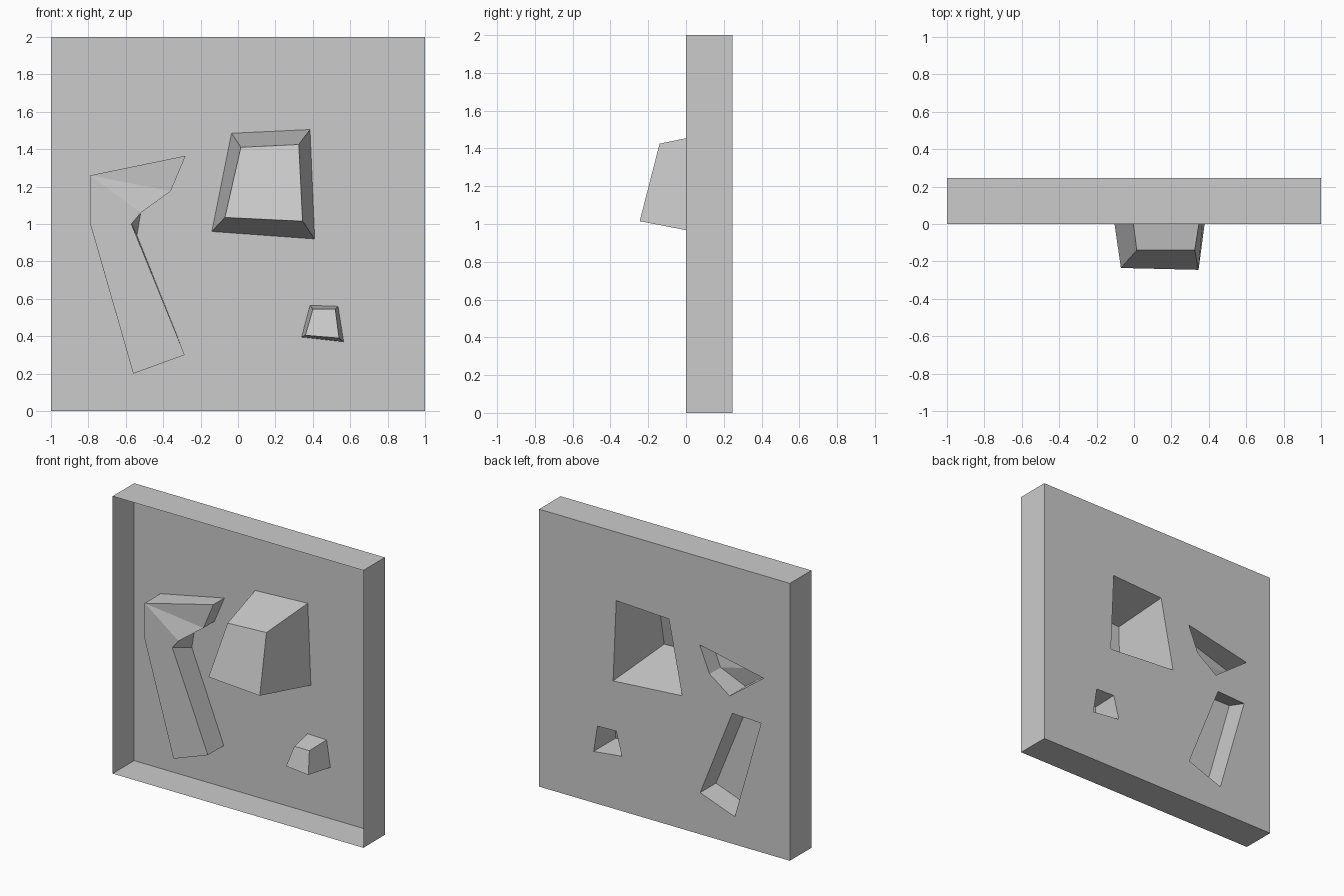
import bpy, bmesh

if "Cube" in bpy.data.objects:
    bpy.data.objects.remove(bpy.data.objects["Cube"])

BACK = 0.245   # plane of the back sheet
holes = []     # openings left in the back sheet, as (x, z) loops


def finish(bm, name):
    bmesh.ops.recalc_face_normals(bm, faces=bm.faces)
    me = bpy.data.meshes.new(name)
    bm.to_mesh(me)
    bm.free()
    ob = bpy.data.objects.new(name, me)
    bpy.context.collection.objects.link(ob)
    return ob


def hold(name, base, front):
    """Hollow raised form, open at the back: base (x, z), front (x, y, z)."""
    bm = bmesh.new()
    b = [bm.verts.new((x, BACK, z)) for x, z in base]
    f = [bm.verts.new(p) for p in front]
    n = len(b)
    for i in range(n):
        j = (i + 1) % n
        bm.faces.new((b[i], b[j], f[j], f[i]))
    for i in range(1, n - 1):
        bm.faces.new((f[0], f[i], f[i + 1]))
    holes.append(base)
    return finish(bm, name)


# Large and small block holds
hold("large_block",
     [(-.035, 1.485), (.385, 1.505), (.41, .92), (-.14, .96)],
     [(.015, -.14, 1.41), (.325, -.14, 1.425), (.345, -.245, 1.015), (-.07, -.235, 1.035)])
hold("small_block",
     [(.385, .565), (.535, .56), (.565, .37), (.34, .395)],
     [(.40, .07, .545), (.52, .07, .545), (.54, .03, .39), (.36, .035, .405)])

# Bent bar: upper head and lower leg
D = 0.065
hold("bar_head",
     [(-.79, 1.26), (-.52, 1.06), (-.36, 1.175), (-.28, 1.365)],
     [(-.79, D, 1.26), (-.52, D, 1.06), (-.36, .12, 1.175), (-.28, .12, 1.365)])
hold("bar_leg",
     [(-.54, .94), (-.77, .93), (-.56, .20), (-.285, .30)],
     [(-.57, D, 1.0), (-.79, D, 1.0), (-.56, D, .20), (-.285, D, .30)])

# Knee joining head and leg
bm = bmesh.new()
kf = [bm.verts.new(p) for p in
      [(-.79, D, 1.26), (-.79, D, 1.0), (-.57, D, 1.0), (-.52, D, 1.06)]]
kb = [bm.verts.new((x, BACK, z)) for x, z in
      [(-.79, 1.26), (-.77, .93), (-.54, .94), (-.52, 1.06)]]
bm.faces.new(kf)
for i in (0, 2):
    bm.faces.new((kf[i], kb[i], kb[i + 1], kf[i + 1]))
finish(bm, "bar_knee")

# Back sheet with openings behind the holds, and the rim around it
bm = bmesh.new()
square = [(-1, 0), (1, 0), (1, 2), (-1, 2)]
edges = []
for loop in [square] + holes:
    vs = [bm.verts.new((x, BACK, z)) for x, z in loop]
    edges += [bm.edges.new((vs[i], vs[(i + 1) % len(vs)])) for i in range(len(vs))]
rim_edges = edges[:4]
bmesh.ops.triangle_fill(bm, use_beauty=True, edges=edges, normal=(0, 1, 0))
for e in rim_edges:
    a, b = e.verts
    c, d = (bm.verts.new((v.co.x, 0, v.co.z)) for v in (b, a))
    bm.faces.new((a, b, c, d))
bmesh.ops.remove_doubles(bm, verts=bm.verts, dist=1e-5)
finish(bm, "panel")
